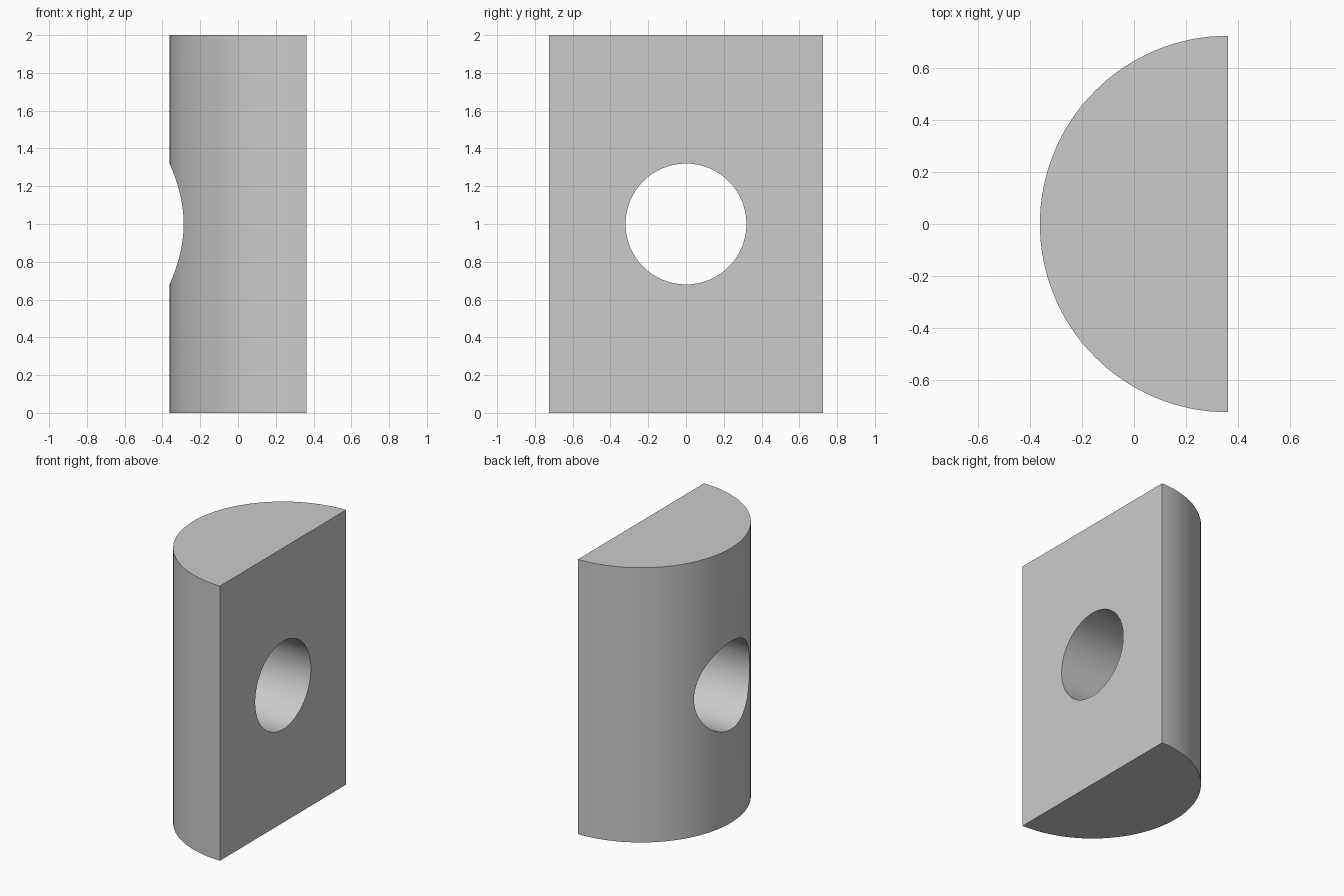
import bpy
import bmesh
from math import pi, sin, cos

cube = bpy.data.objects.get("Cube")
if cube:
    bpy.data.objects.remove(cube, do_unlink=True)

HEIGHT = 2.0
RADIUS = 0.725
FLAT_X = RADIUS / 2
HOLE_RADIUS = 0.32
SEGMENTS = 64

grey = bpy.data.materials.new("plain grey")
grey.use_nodes = True
grey.diffuse_color = (0.6, 0.6, 0.6, 1)
grey.node_tree.nodes["Principled BSDF"].inputs["Base Color"].default_value = (0.6, 0.6, 0.6, 1)

# Half-round block: a semicircle profile extruded upwards, flat side towards +x
bm = bmesh.new()
angles = [pi / 2 + pi * i / SEGMENTS for i in range(SEGMENTS + 1)]
profile = bm.faces.new([bm.verts.new((FLAT_X + RADIUS * cos(a), RADIUS * sin(a), 0)) for a in angles])
top = bmesh.ops.extrude_face_region(bm, geom=[profile])["geom"]
bmesh.ops.translate(bm, vec=(0, 0, HEIGHT), verts=[v for v in top if isinstance(v, bmesh.types.BMVert)])
bmesh.ops.recalc_face_normals(bm, faces=bm.faces)
mesh = bpy.data.meshes.new("half_round_block")
bm.to_mesh(mesh)
bm.free()
mesh.materials.append(grey)
block = bpy.data.objects.new("half_round_block", mesh)
bpy.context.collection.objects.link(block)

# Round hole bored through the middle along x
bpy.ops.mesh.primitive_cylinder_add(vertices=96, radius=HOLE_RADIUS, depth=2,
                                    location=(0, 0, HEIGHT / 2), rotation=(0, pi / 2, 0))
cutter = bpy.context.object
cutter.name = "hole_cutter"
cutter.hide_render = True
cutter.data.materials.append(grey)

bore = block.modifiers.new("bore", 'BOOLEAN')
bore.operation = 'DIFFERENCE'
bore.solver = 'EXACT'
bore.object = cutter

bpy.ops.object.select_all(action='DESELECT')
block.select_set(True)
bpy.context.view_layer.objects.active = block
bpy.ops.object.modifier_apply(modifier=bore.name)
bpy.data.objects.remove(cutter, do_unlink=True)

# Smooth curved walls, crisp rims
bpy.ops.object.shade_smooth_by_angle(angle=pi / 6)
